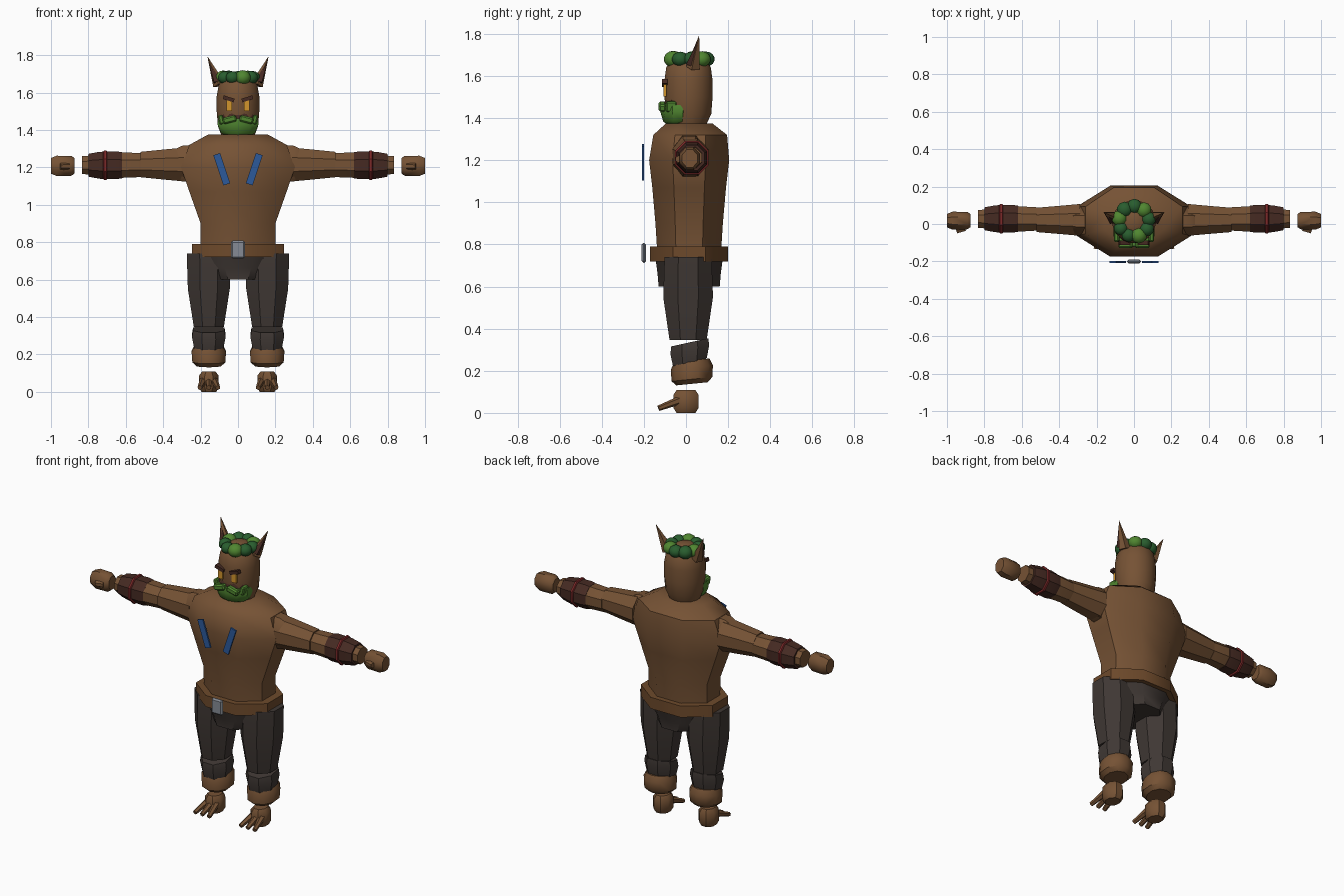
import bpy, bmesh, math, random
from mathutils import Vector, Matrix

if "Cube" in bpy.data.objects:
    bpy.data.objects.remove(bpy.data.objects["Cube"], do_unlink=True)
random.seed(3)


def material(name, rgb):
    m = bpy.data.materials.new(name)
    m.use_nodes = True
    m.diffuse_color = (*rgb, 1)
    m.node_tree.nodes["Principled BSDF"].inputs["Base Color"].default_value = (*rgb, 1)
    return m


SKIN = material("brown skin", (.18, .085, .035))
TROUSER = material("charcoal cloth", (.05, .039, .034))
BELT = material("tan leather", (.155, .068, .024))
DARK = material("dark leather", (.06, .023, .016))
RED = material("red cord", (.2, .022, .022))
BLUE = material("blue strap", (.025, .1, .33))
LEAF = material("light leaf green", (.08, .24, .03))
FOREST = material("dark leaf green", (.022, .11, .028))
AMBER = material("amber eye", (.65, .3, .025))
STEEL = material("grey metal", (.24, .26, .3))


def finish(name, bm, mat, angle=40):
    bmesh.ops.recalc_face_normals(bm, faces=bm.faces)
    me = bpy.data.meshes.new(name)
    bm.to_mesh(me)
    bm.free()
    me.materials.append(mat)
    ob = bpy.data.objects.new(name, me)
    bpy.context.collection.objects.link(ob)
    bpy.ops.object.select_all(action='DESELECT')
    ob.select_set(True)
    bpy.context.view_layer.objects.active = ob
    if angle:
        bpy.ops.object.shade_smooth_by_angle(angle=math.radians(angle))
    return ob


def loft(name, mat, stations, n=8, axis='z', cx=0, cy=0, side=1, tilt=0, angle=40):
    """Skin flat-sided rings; a station is (position, half width, half depth, shift)."""
    bm = bmesh.new()
    rings = []
    fit = 1 / math.cos(math.pi / n)
    for st in stations:
        p, ru, rv = st[:3]
        shift = st[3] if len(st) > 3 else 0
        ring = []
        for i in range(n):
            a = math.tau * (i + .5) / n
            u, v = ru * fit * math.cos(a), rv * fit * math.sin(a)
            if axis == 'z':
                co = (side * (cx + u), cy + shift + v, p + tilt * v)
            else:
                co = (side * p, cx + u, cy + shift + v)
            ring.append(bm.verts.new(co))
        rings.append(ring)
    for a, b in zip(rings, rings[1:]):
        for i in range(n):
            bm.faces.new((a[i], a[i - 1], b[i - 1], b[i]))
    bm.faces.new(rings[0])
    bm.faces.new(rings[-1])
    return finish(name, bm, mat, angle)


def spike(name, mat, start, end, r0, r1, n=6):
    """Tapered tube between two points."""
    a, b = Vector(start), Vector(end)
    bm = bmesh.new()
    m = Matrix.Translation((a + b) / 2) @ (b - a).to_track_quat('Z', 'Y').to_matrix().to_4x4()
    bmesh.ops.create_cone(bm, cap_ends=True, segments=n, radius1=r0, radius2=r1,
                          depth=(b - a).length, matrix=m)
    return finish(name, bm, mat, 0)


def box(name, mat, loc, size, turn=0, bevel=0):
    bm = bmesh.new()
    m = Matrix.Translation(loc) @ Matrix.Rotation(turn, 4, 'Y') @ Matrix.Diagonal((*size, 1))
    bmesh.ops.create_cube(bm, size=1, matrix=m)
    if bevel:
        bmesh.ops.bevel(bm, geom=bm.edges[:], offset=bevel, segments=1, affect='EDGES')
    return finish(name, bm, mat, 0)


# Torso, belt and hips
loft("torso", SKIN, [(.74, .2, .15), (.9, .2, .16), (1.07, .26, .175), (1.2, .305, .19),
                     (1.32, .26, .175, .005), (1.375, .16, .11)], cy=.015)
loft("belt", BELT, [(.72, .245, .185), (.79, .245, .185)], cy=.015)
loft("hips", TROUSER, [(.6, .13, .145), (.66, .17, .15), (.735, .225, .16)], cy=.015)
box("belt_buckle", STEEL, (0, -.2, .76), (.075, .022, .095), bevel=.009)

# Head
loft("head", SKIN, [(1.36, .085, .08), (1.42, .107, .108), (1.5, .114, .114), (1.58, .114, .114),
                    (1.64, .103, .106), (1.685, .07, .075), (1.705, .025, .03)], n=16, cy=.012)
loft("muzzle", DARK, [(1.44, .085, .06), (1.485, .08, .055), (1.5, .06, .04)], cy=-.045)
loft("beard", LEAF, [(1.365, .06, .045), (1.385, .092, .065), (1.43, .11, .078),
                     (1.462, .104, .075)], n=10, cy=-.04)

# Leaf wreath of overlapping balls
for k in range(9):
    a = math.tau * k / 9 + .15
    r = random.uniform(.038, .046)
    bm = bmesh.new()
    m = Matrix.Translation((.08 * math.cos(a), .015 + .08 * math.sin(a), 1.68)) @ Matrix.Diagonal((1, 1, .88, 1))
    bmesh.ops.create_uvsphere(bm, u_segments=10, v_segments=7, radius=r, matrix=m)
    finish("wreath_leaf", bm, LEAF if k % 3 == 1 else FOREST)

for s, tag in ((1, "left"), (-1, "right")):
    # Face details
    box(tag + "_eye", AMBER, (s * .046, -.1, 1.532), (.03, .014, .06))
    box(tag + "_brow", DARK, (s * .05, -.1, 1.566), (.06, .026, .02), turn=-s * .3)
    box(tag + "_moustache", LEAF, (s * .045, -.112, 1.455), (.075, .035, .035), turn=s * .25, bevel=.008)
    box(tag + "_whisker", LEAF, (s * .09, -.07, 1.455), (.026, .05, .05), turn=s * .2, bevel=.006)
    spike(tag + "_ear", SKIN, (s * .1, .035, 1.64), (s * .162, .062, 1.79), .035, .001, 5)
    spike(tag + "_inner_ear", DARK, (s * .112, .02, 1.655), (s * .158, .058, 1.77), .025, .001, 4)

    # Chest strap
    box(tag + "_chest_strap", BLUE, (s * .087, -.204, 1.19), (.038, .01, .17), turn=s * .32)

    # Arm
    loft(tag + "_shoulder", SKIN, [(.24, .075, .1), (.3, .075, .095), (.33, .068, .08)],
         axis='x', cx=.015, cy=1.22, side=s)
    loft(tag + "_upper_arm", SKIN, [(.29, .085, .09), (.4, .075, .08), (.52, .065, .068)],
         axis='x', cx=.022, cy=1.215, side=s)
    loft(tag + "_forearm", SKIN, [(.515, .062, .064), (.62, .068, .068), (.8, .05, .05), (.833, .048, .048)],
         axis='x', cx=.027, cy=1.212, side=s)
    loft(tag + "_bracer", DARK, [(.62, .07, .07), (.65, .074, .074), (.74, .072, .072), (.8, .061, .061)],
         axis='x', cx=.028, cy=1.211, side=s)
    loft(tag + "_bracer_cord", RED, [(.698, .07, .07), (.704, .08, .08), (.716, .08, .08), (.722, .07, .07)],
         axis='x', cx=.028, cy=1.211, side=s)
    loft(tag + "_hand", SKIN, [(.873, .034, .04), (.89, .046, .053), (.97, .048, .054), (1, .036, .042)],
         axis='x', cx=.018, cy=1.208, side=s)
    spike(tag + "_thumb", SKIN, (s * .905, -.02, 1.205), (s * .95, -.036, 1.205), .02, .017)

    # Leg
    loft(tag + "_thigh", TROUSER, [(.345, .08, .088), (.55, .112, .118), (.74, .118, .112)],
         cx=.156, cy=.01, side=s)
    loft(tag + "_shin", TROUSER, [(.24, .078, .08), (.3, .09, .092), (.335, .084, .088)],
         n=8, cx=.156, cy=.018, side=s, tilt=.22)
    loft(tag + "_ankle_cuff", SKIN, [(.138, .065, .07), (.16, .088, .092), (.215, .092, .095), (.25, .075, .08)],
         n=10, cx=.156, cy=.028, side=s, tilt=.1)
    loft(tag + "_foot", SKIN, [(0, .04, .045), (.025, .053, .06), (.085, .053, .06), (.108, .036, .045)],
         cx=.156, cy=0, side=s)
    for d in (-.03, 0, .03):
        spike(tag + "_toe", SKIN, (s * (.156 + d), -.03, .06),
              (s * (.156 + d * 1.6), -.13, .022), .02, .013)
